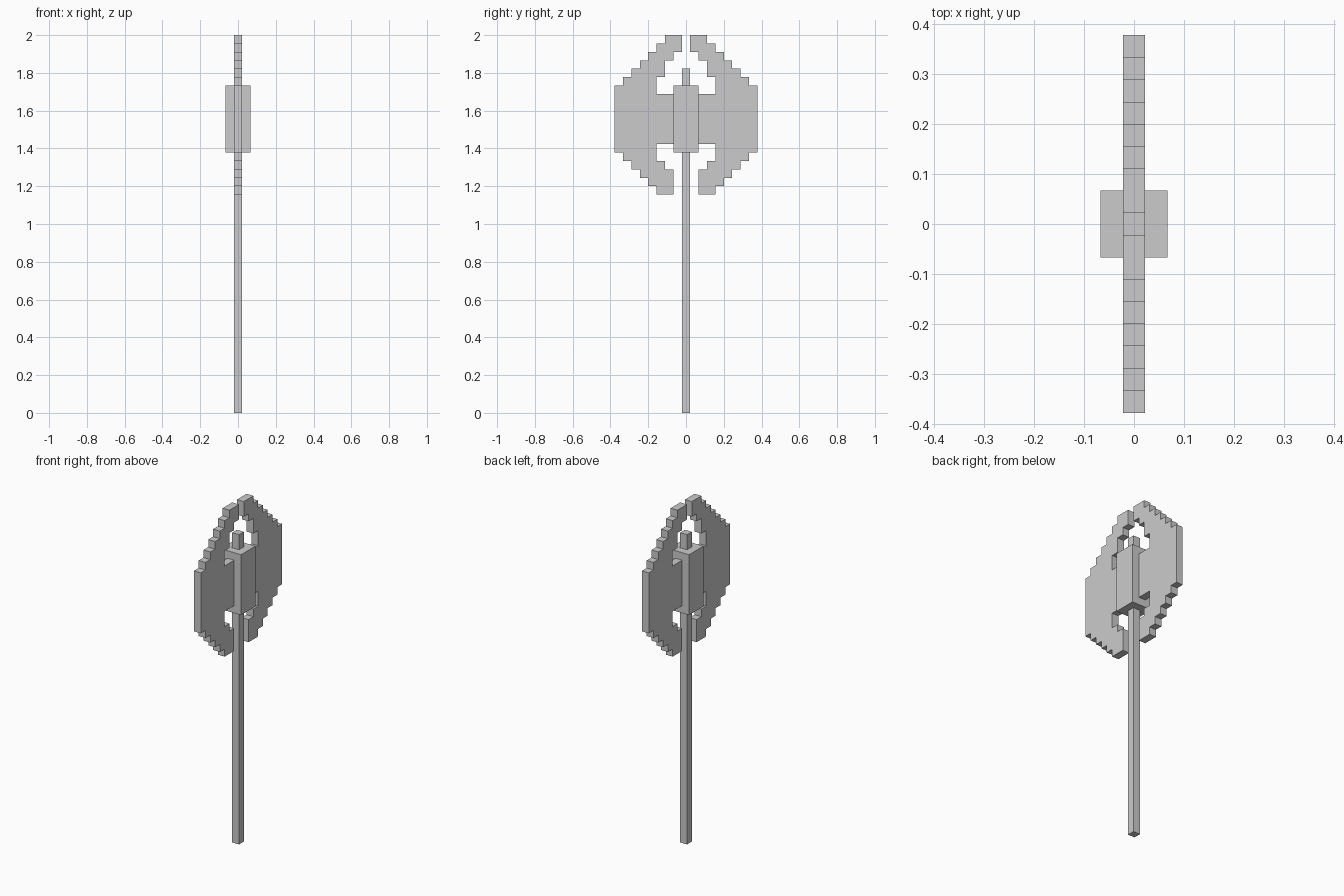
import bpy
import bmesh

U = 2 / 45  # one block unit

cube = bpy.data.objects.get("Cube")
if cube:
    bpy.data.objects.remove(cube, do_unlink=True)

grey = bpy.data.materials.new("plain grey")
grey.use_nodes = True
COLOUR = (0.6, 0.6, 0.6, 1)
grey.diffuse_color = COLOUR
grey.node_tree.nodes["Principled BSDF"].inputs["Base Color"].default_value = COLOUR


def add_prism(name, outline, half_width):
    """Extrude a (y, z) outline given in block units along x."""
    bm = bmesh.new()
    face = bm.faces.new([bm.verts.new((-half_width * U, y * U, z * U)) for y, z in outline])
    grown = bmesh.ops.extrude_face_region(bm, geom=[face])["geom"]
    moved = [v for v in grown if isinstance(v, bmesh.types.BMVert)]
    bmesh.ops.translate(bm, verts=moved, vec=(2 * half_width * U, 0, 0))
    bmesh.ops.recalc_face_normals(bm, faces=bm.faces)
    mesh = bpy.data.meshes.new(name)
    bm.to_mesh(mesh)
    bm.free()
    mesh.materials.append(grey)
    obj = bpy.data.objects.new(name, mesh)
    bpy.context.collection.objects.link(obj)
    return obj


def rectangle(half, bottom, top):
    return [(-half, bottom), (half, bottom), (half, top), (-half, top)]


# Long square handle, with its tip showing above the socket
add_prism("handle", rectangle(0.5, 0, 41), 0.5)

# Square socket that holds both blades
add_prism("socket", rectangle(1.5, 31, 39), 1.5)

# Blade outline: lower hook, stepped cutting edge, upper hook
lower_hook = [(1.5, 32), (3.5, 32), (3.5, 30), (2.5, 30), (2.5, 29), (1.5, 29), (1.5, 26)]
lower_steps = [p for i in range(5) for p in ((3.5 + i, 26 + i), (3.5 + i, 27 + i))]
edge = [(8.5, 31), (8.5, 39)]
upper_steps = [p for i in range(6) for p in ((7.5 - i, 39 + i), (7.5 - i, 40 + i))]
upper_hook = [(0.5, 45), (0.5, 43), (1.5, 43), (1.5, 42), (2.5, 42),
              (2.5, 40), (3.5, 40), (3.5, 38), (1.5, 38)]
blade = lower_hook + lower_steps + edge + upper_steps + upper_hook

for name, side in (("front_blade", -1), ("back_blade", 1)):
    add_prism(name, [(side * y, z) for y, z in blade], 0.5)
